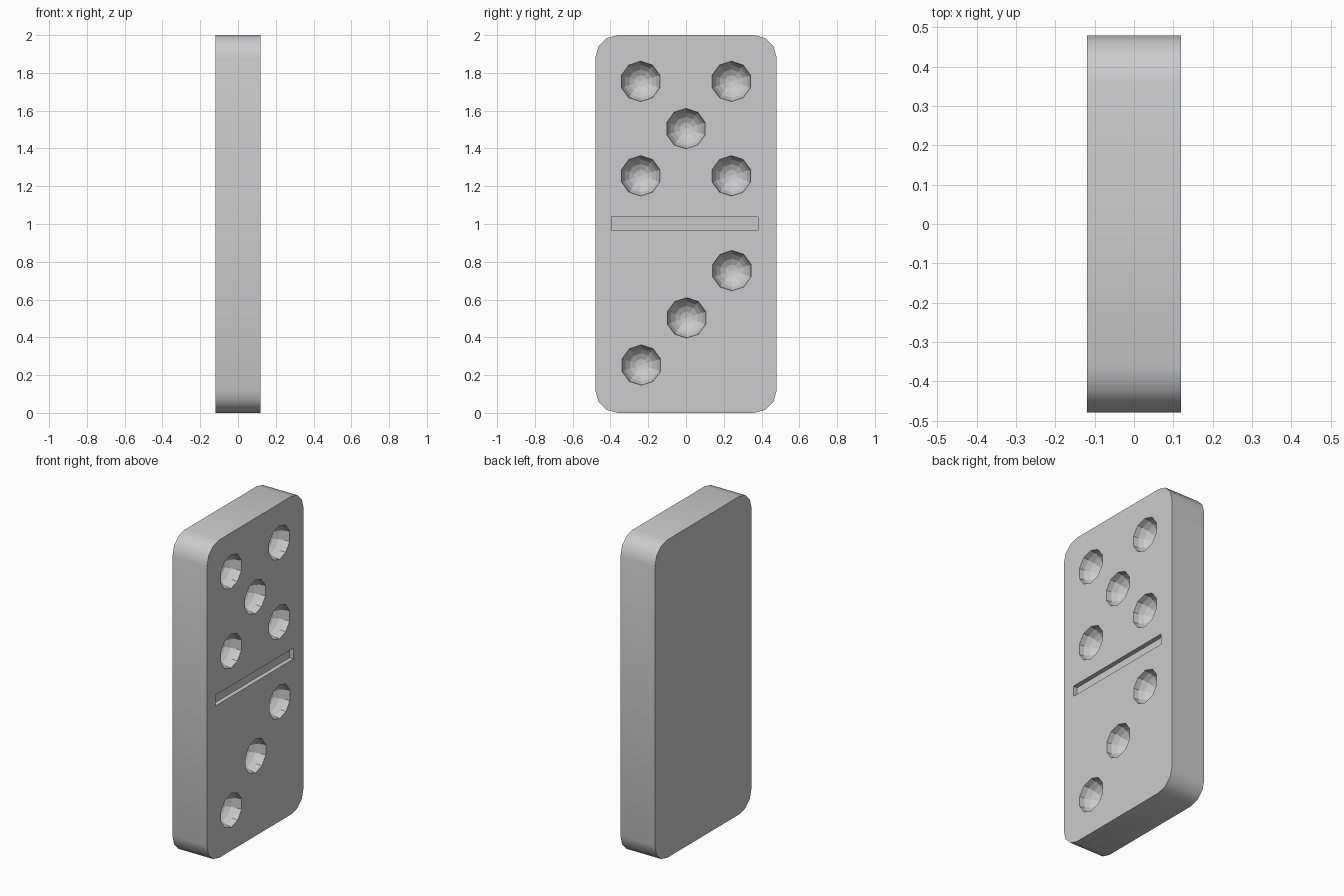
import bpy, bmesh, math
from mathutils import Matrix, Vector

if "Cube" in bpy.data.objects:
    bpy.data.objects.remove(bpy.data.objects["Cube"])

HALF_T, HALF_W, HEIGHT = 0.12, 0.48, 2.0
CORNER_R, CORNER_SEGS = 0.12, 3
PIP_R = 0.107


def make_object(name, bm):
    bmesh.ops.recalc_face_normals(bm, faces=bm.faces)
    mesh = bpy.data.meshes.new(name)
    bm.to_mesh(mesh)
    bm.free()
    ob = bpy.data.objects.new(name, mesh)
    bpy.context.collection.objects.link(ob)
    return ob


# Tile body: rounded rectangle extruded through the thickness
bm = bmesh.new()
outline = []
corners = [(1, 1), (-1, 1), (-1, -1), (1, -1)]
for i, (sy, sz) in enumerate(corners):
    cy = sy * (HALF_W - CORNER_R)
    cz = HEIGHT / 2 + sz * (HEIGHT / 2 - CORNER_R)
    for k in range(CORNER_SEGS + 1):
        a = math.pi / 2 * (i + k / CORNER_SEGS)
        outline.append(bm.verts.new((-HALF_T, cy + CORNER_R * math.cos(a),
                                     cz + CORNER_R * math.sin(a))))
back = bm.faces.new(outline)
ext = bmesh.ops.extrude_face_region(bm, geom=[back], use_keep_orig=True)
bmesh.ops.translate(bm, vec=(2 * HALF_T, 0, 0),
                    verts=[g for g in ext["geom"] if isinstance(g, bmesh.types.BMVert)])
for f in bm.faces:
    f.smooth = len(f.verts) == 4   # smooth rim, flat faces
body = make_object("domino_tile", bm)

# Cutter: low-poly pip balls and the dividing groove
bm = bmesh.new()
pips = [(y, z) for y in (-0.24, 0.24) for z in (1.755, 1.255)]
pips += [(0.0, 1.505), (-0.237, 0.253), (0.003, 0.503), (0.243, 0.753)]
for y, z in pips:
    m = Matrix.Translation((HALF_T + 0.001, y, z)) @ Matrix.Rotation(math.pi / 2, 4, "Y")
    # turn so that a corner of the decagon points sideways
    m = m @ Matrix.Rotation(math.pi / 2, 4, "Z")
    bmesh.ops.create_uvsphere(bm, u_segments=10, v_segments=10, radius=PIP_R, matrix=m)
groove_depth = 0.028
bmesh.ops.create_cube(bm, size=1, matrix=Matrix.Translation((HALF_T, -0.007, 1.003))
                      @ Matrix.Diagonal((2 * groove_depth, 0.776, 0.068, 1)))
cutter = make_object("pip_and_groove_cutter", bm)
cutter.hide_render = True
cutter.hide_viewport = False
cutter.display_type = "WIRE"

cut = body.modifiers.new("pips", "BOOLEAN")
cut.operation = "DIFFERENCE"
cut.solver = "EXACT"
cut.object = cutter
